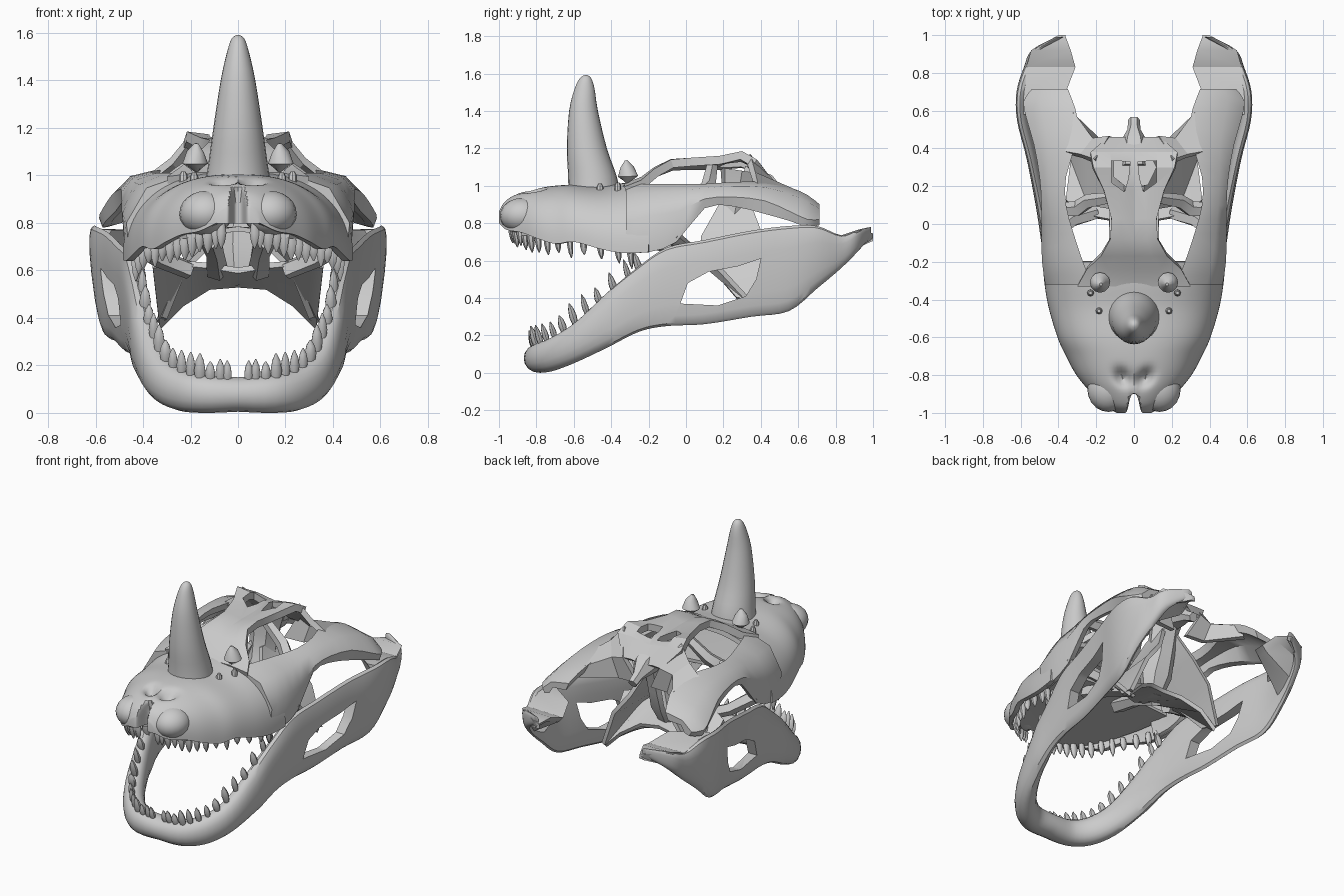
import bpy, bmesh, math, random
from mathutils import Vector

random.seed(4)
cube = bpy.data.objects.get("Cube")
if cube:
    bpy.data.objects.remove(cube, do_unlink=True)

bone = bpy.data.materials.new("bone_grey")
bone.use_nodes = True
colour = (0.6, 0.6, 0.6, 1)
bone.diffuse_color = colour
bone.node_tree.nodes["Principled BSDF"].inputs["Base Color"].default_value = colour


def sample(table, count):
    """Smoothly resample a table of stations."""
    rows = []
    last = len(table) - 1
    for i in range(count):
        t = i / (count - 1) * last
        k = min(int(t), last - 1)
        f = t - k
        row = []
        for a, b, c, d in zip(table[max(k - 1, 0)], table[k], table[k + 1], table[min(k + 2, last)]):
            row.append(b + f / 2 * (c - a + f * (2 * a - 5 * b + 4 * c - d + f * (3 * (b - c) + d - a))))
        rows.append(row)
    return rows


def add_rings(bm, rings, closed=True, caps=True):
    """Bridge rings of points into a skin."""
    loops = [[bm.verts.new(p) for p in ring] for ring in rings]
    size = len(loops[0])
    for a, b in zip(loops, loops[1:]):
        for i in range(size if closed else size - 1):
            j = (i + 1) % size
            bm.faces.new((a[i], a[j], b[j], b[i]))
    if caps:
        bm.faces.new(loops[0])
        bm.faces.new(loops[-1])
    return loops


def add_strut(bm, points, radii, sides=7, flat=1.0):
    """Tapered tube along a path."""
    points = [Vector(p) for p in points]
    rings = []
    for i, p in enumerate(points):
        along = points[min(i + 1, len(points) - 1)] - points[max(i - 1, 0)]
        turn = along.to_track_quat('Z', 'Y')
        ring = []
        for s in range(sides):
            a = math.tau * s / sides
            ring.append(p + turn @ Vector((math.cos(a) * radii[i], math.sin(a) * radii[i] * flat, 0)))
        rings.append(ring)
    add_rings(bm, rings)


def finish(name, bm, mirror=True, thickness=0, offset=0, cutters=(), angle=35):
    """Turn a bmesh into a finished object with its modifiers applied."""
    bmesh.ops.recalc_face_normals(bm, faces=bm.faces)
    mesh = bpy.data.meshes.new(name)
    bm.to_mesh(mesh)
    bm.free()
    obj = bpy.data.objects.new(name, mesh)
    bpy.context.collection.objects.link(obj)
    mesh.materials.append(bone)
    if mirror:
        mod = obj.modifiers.new("mirror", 'MIRROR')
        mod.merge_threshold = 0.001
    if thickness:
        mod = obj.modifiers.new("thickness", 'SOLIDIFY')
        mod.thickness = thickness
        mod.offset = offset
    for cutter in cutters:
        mod = obj.modifiers.new("hole", 'BOOLEAN')
        mod.operation = 'DIFFERENCE'
        mod.solver = 'EXACT'
        mod.object = cutter
    bpy.ops.object.select_all(action='DESELECT')
    obj.select_set(True)
    bpy.context.view_layer.objects.active = obj
    bpy.ops.object.convert(target='MESH')
    bpy.ops.object.shade_smooth_by_angle(angle=math.radians(angle))
    for cutter in cutters:
        bpy.data.objects.remove(cutter, do_unlink=True)
    return obj


def prism(name, outline, place, low, high, mirror=False):
    """Hidden cutter: an outline pushed from low to high."""
    bm = bmesh.new()
    add_rings(bm, [[place(a, b, c) for a, b in outline] for c in (low, high)])
    obj = finish(name, bm, mirror)
    obj.hide_render = True
    return obj


def power(value, exponent):
    return math.copysign(abs(value) ** exponent, value)


# Snout: arched shell with a nostril hollow and a split nose; stations are y, half width, lip z, top z
snout = [(-1, .09, .80, .87), (-.96, .165, .765, .925), (-.88, .24, .75, .965), (-.8, .305, .72, .985),
         (-.7, .36, .69, 1), (-.6, .405, .70, 1.005), (-.45, .45, .66, 1), (-.33, .472, .64, 1.015), (-.2, .485, .645, 1.03)]
rings = []
for y, w, low, top in sample(snout, 41):
    ring = []
    for i in range(61):
        a = math.pi * (i / 60 - 0.5)
        x = w * power(math.sin(a), .84)
        z = low + (top - low) * power(max(math.cos(a), 0), .84)
        z -= .06 * math.exp(-((abs(x) - .06) / .04) ** 2 - ((y + .83 - abs(x) * .3) / .04) ** 2)
        split = -1 + .1 * math.exp(-(x / .03) ** 4)
        ring.append((x, max(y, split + (y + 1) * .05), z))
    rings.append(ring)
# the first arch drops to its lip line to close the nose
rings.insert(0, [(x, y, snout[0][2] - .002) for x, y, z in rings[0]])
bm = bmesh.new()
add_rings(bm, rings, closed=False, caps=False)
finish("snout", bm, False, .03, -1)

# Rounded nose lobes
bm = bmesh.new()
bmesh.ops.create_uvsphere(bm, u_segments=20, v_segments=12, radius=1)
for v in bm.verts:
    v.co = (.135 + v.co.x * .112, -.875 + v.co.y * .12, .84 + v.co.z * .095)
finish("nose_lobes", bm)

# Palate inside the snout
bm = bmesh.new()
add_rings(bm, [[(s * w * .9, y, .775 - abs(s) * .03) for s in (-1, 0, 1)] for y, w, low, top in snout[2:]],
          closed=False, caps=False)
finish("palate", bm, False, .02)

# Horn
bm = bmesh.new()
rings = []
for z, y, rx, ry in sample([(.95, -.49, .14, .14), (1.05, -.50, .125, .13), (1.2, -.53, .104, .107), (1.4, -.548, .073, .077),
                            (1.52, -.542, .046, .053), (1.575, -.537, .027, .03), (1.592, -.535, .006, .006)], 19):
    rings.append([(rx * math.cos(a), y + ry * math.sin(a), z) for a in (math.tau * i / 24 for i in range(24))])
add_rings(bm, rings)
finish("horn", bm, False)

# Brow spikes and knobs
bm = bmesh.new()
add_strut(bm, [(.18, -.31, .98), (.18, -.31, 1.05), (.18, -.315, 1.1), (.175, -.32, 1.135)], (.05, .054, .036, .008), 12)
for x, y, z in ((.23, -.365, 1.0), (.185, -.46, .995)):
    add_strut(bm, [(x, y, z - .03), (x, y, z), (x, y, z + .017)], (.018, .018, .009), 8)
finish("brow_knobs", bm)

# Cheek bars: y, outer x, lower z, middle z, inner x, top z
rings = []
for y, xo, low, mid, xi, top in sample([
        (-.32, .47, .64, .80, .22, 1.005), (-.2, .487, .645, .84, .27, 1.01), (-.05, .49, .70, .86, .32, 1.01),
        (.1, .49, .88, .93, .36, 1.01), (.25, .50, .89, .94, .36, 1.02), (.42, .53, .85, .92, .31, 1.02),
        (.56, .57, .81, .86, .30, .99), (.65, .585, .78, .82, .325, .95), (.715, .54, .79, .82, .35, .9)], 17):
    span = xo - xi
    rings.append([(xo - .015, y, low), (xo, y, mid), (xi + span * .66, y, mid + (top - mid) * .72), (xi, y, top),
                  (xi + .02, y, top - .05), (xi + span * .6, y, mid + (top - mid) * .3), (xo - .05, y, low + .01)])
bm = bmesh.new()
add_rings(bm, rings)
finish("cheek_bars", bm, angle=48)

# Cranial roof: y, half width, middle z, edge z
bm = bmesh.new()
add_rings(bm, [[(0, y, mid), (w * .55, y, (mid + edge) / 2 + .01), (w, y, edge)] for y, w, mid, edge in [
    (-.33, .3, 1.01, .995), (-.24, .25, 1.045, 1.03), (-.17, .175, 1.09, 1.09), (-.08, .125, 1.125, 1.14),
    (.03, .12, 1.13, 1.15), (.18, .16, 1.13, 1.16), (.3, .215, 1.14, 1.185), (.38, .23, 1.12, 1.14), (.46, .14, 1.02, 1.03)]],
    closed=False, caps=False)
gap = [(.02, .33), (.12, .335), (.12, .22), (.05, .17), (.03, .24)]
above = lambda a, b, c: (a, b, c)
finish("cranial_roof", bm, True, .045, -1, [prism("roof_gap_cutter", gap, above, .8, 1.4, True)], 25)

# Rear plates between the roof corners and the cheek bars
bm = bmesh.new()
add_rings(bm, [[(.2, .33, 1.16), (.28, .36, 1.06), (.37, .38, .99)],
               [(.13, .45, 1.03), (.22, .44, 1.0), (.33, .58, .97)],
               [(.05, .42, .88), (.18, .43, .88), (.36, .6, .9)]], closed=False, caps=False)
finish("rear_plates", bm, True, .035, angle=25)

# Braincase and rear knob
bm = bmesh.new()
add_strut(bm, [(0, .3, 1.08), (0, .28, .95), (0, .25, .8), (0, .2, .68), (0, .17, .55)], (.12, .09, .085, .1, .06))
add_strut(bm, [(0, .3, 1.03), (0, .44, 1), (0, .5, .96), (0, .555, .93)], (.09, .07, .035, .03), 6)
finish("braincase", bm, False)

# Struts tying the roof, cheeks and palate together
bm = bmesh.new()
add_strut(bm, [(.1, .14, 1.11), (.24, .12, 1), (.3, .08, .95), (.42, .07, .95)], (.03, .04, .045, .035), 5)
add_strut(bm, [(.12, -.3, .74), (.1, -.1, .68), (.09, .1, .6)], (.05, .04, .05), 5)
add_strut(bm, [(.2, .06, .6), (.33, .02, .65), (.45, -.08, .73)], (.04, .04, .045), 5)
finish("skull_struts", bm, angle=25)

# Throat wings: thin bent sheets hanging below the braincase
bm = bmesh.new()
for sheet in ([[(0, 0, .6), (.12, .02, .62), (.23, .04, .63), (.36, .12, .62)],
               [(0, .28, .54), (.12, .3, .53), (.23, .35, .46), (.33, .36, .36)]],
              [[(.04, .18, .9), (.11, .08, .72), (.23, .1, .6), (.31, .27, .4)],
               [(.05, .34, .92), (.13, .4, .76), (.24, .41, .62), (.335, .38, .38)]]):
    add_rings(bm, sheet, closed=False, caps=False)
finish("throat_wings", bm, True, .025, 0, angle=25)

# Lower jaw: x, y, bottom z, top z, width
jaw = [(0, -.79, .005, .15, .155), (.14, -.78, .0, .16, .15), (.25, -.71, .01, .19, .135), (.335, -.59, .055, .27, .125),
       (.395, -.42, .135, .43, .105), (.43, -.25, .22, .57, .08), (.455, -.1, .25, .67, .07), (.485, .1, .26, .71, .065),
       (.53, .35, .30, .76, .065), (.575, .55, .33, .785, .07), (.58, .7, .45, .785, .07), (.55, .83, .56, .735, .06),
       (.51, .92, .65, .765, .06), (.395, .99, .73, .78, .04)]
rows = sample(jaw, 53)
rings = []
for i, (x, y, low, top, w) in enumerate(rows):
    ahead, behind = rows[min(i + 1, len(rows) - 1)], rows[max(i - 1, 0)]
    side = Vector((ahead[1] - behind[1], behind[0] - ahead[0], 0)).normalized()
    if i == 0 or y > .6:
        side = Vector((1, 0, 0)) if i else Vector((0, -1, 0))
    round_off = .95 if y < -.4 else .8
    ring = []
    for s in range(16):
        a = math.tau * s / 16
        lift = power(math.sin(a), round_off) * (top - low) / 2
        p = Vector((x, y, (low + top) / 2 + lift)) + side * (power(math.cos(a), round_off) * w / 2)
        p.x += .12 * lift * min(max(y + .3, 0), 1)
        if i == 0:
            p.x = 0
        ring.append(p)
    rings.append(ring)
bm = bmesh.new()
loops = add_rings(bm, rings, caps=False)
bm.faces.new(loops[-1])
window = [(-.03, .37), (.01, .48), (.12, .54), (.28, .57), (.4, .61), (.375, .5), (.32, .41), (.17, .36)]
across = lambda a, b, c: (c, a, b)
finish("lower_jaw", bm, cutters=[prism("jaw_window_cutter", window, across, -1, 1)])

# Jaw hinges: wedges widening inward; y, outer x, inner x, top z, bottom z
bm = bmesh.new()
add_rings(bm, [[(xo, y, top), (xi, y, top - .005), (xi + .03, y, top - .04), (xo - .04, y, low)] for y, xo, xi, top, low in (
    (.58, .59, .53, .775, .4), (.7, .595, .36, .775, .5), (.83, .57, .31, .735, .58), (.92, .545, .335, .765, .67),
    (1, .4, .365, .745, .71))])
finish("jaw_hinges", bm)

# Teeth along both jaws: root positions, growth direction
for name, path, grow in (
        ("lower_teeth", [(.045, -.815, .14), (.17, -.795, .15), (.29, -.68, .21), (.37, -.48, .36), (.41, -.25, .55)], (0, -.3, 1)),
        ("upper_teeth", [(.07, -.935, .785), (.17, -.885, .77), (.27, -.77, .73), (.37, -.57, .71), (.43, -.3, .665)], (0, .1, -1))):
    bm = bmesh.new()
    for root in sample(path, 14):
        root = Vector(root)
        length = Vector(grow).normalized() * random.uniform(.075, .11)
        fat = random.uniform(.95, 1.25)
        add_strut(bm, [root + length * f for f in (-.15, .3, .7, 1)], [r * fat for r in (.015, .021, .015, .003)], 7, .85)
    finish(name, bm, angle=50)
